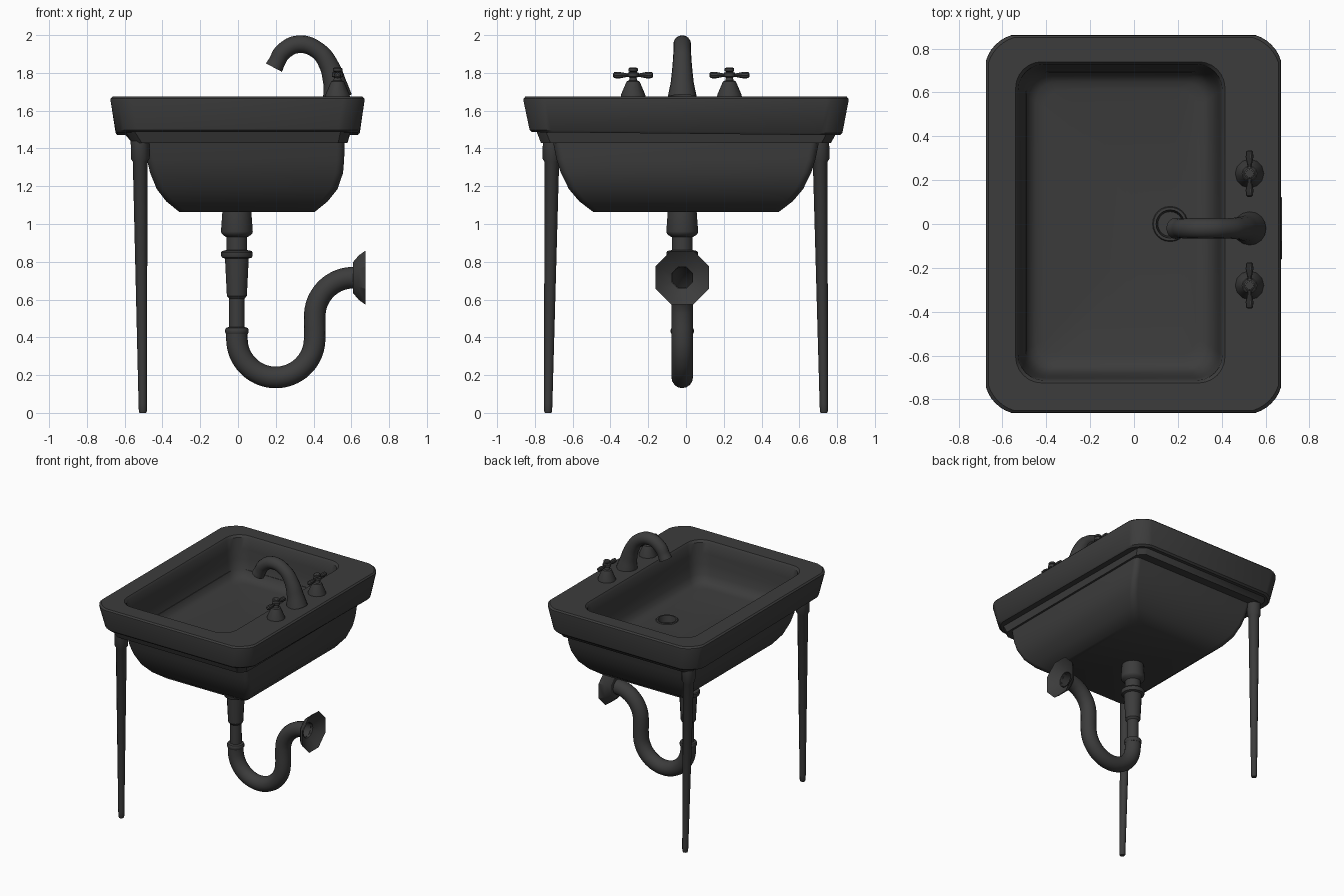
import bpy, bmesh
from math import sin, cos, pi, radians
from mathutils import Vector

cube = bpy.data.objects.get("Cube")
if cube:
    bpy.data.objects.remove(cube, do_unlink=True)

grey = bpy.data.materials.new("charcoal_grey")
grey.use_nodes = True
grey.diffuse_color = (0.045, 0.045, 0.045, 1)
grey.node_tree.nodes["Principled BSDF"].inputs["Base Color"].default_value = (0.045, 0.045, 0.045, 1)

PIPE_X, PIPE_Y = -0.006, -0.02
ARC = 6  # segments in each rounded corner


def finish(obj, angle=35):
    obj.data.materials.clear()
    obj.data.materials.append(grey)
    bpy.ops.object.select_all(action="DESELECT")
    obj.select_set(True)
    bpy.context.view_layer.objects.active = obj
    bpy.ops.object.shade_smooth_by_angle(angle=radians(angle))


def loft(name, loops, cap_start=True, cap_end=True, angle=35):
    """Skin a list of point loops that share one vertex count."""
    bm = bmesh.new()
    rings = [[bm.verts.new(p) for p in loop] for loop in loops]
    n = len(rings[0])
    for a, b in zip(rings, rings[1:]):
        for i in range(n):
            j = (i + 1) % n
            bm.faces.new((a[i], a[j], b[j], b[i]))
    if cap_start:
        bm.faces.new(rings[0][::-1])
    if cap_end:
        bm.faces.new(rings[-1])
    bmesh.ops.recalc_face_normals(bm, faces=bm.faces)
    mesh = bpy.data.meshes.new(name)
    bm.to_mesh(mesh)
    bm.free()
    obj = bpy.data.objects.new(name, mesh)
    bpy.context.collection.objects.link(obj)
    finish(obj, angle)


def rect(x0, x1, y0, y1, r, z, roundness=1.0, tilt=0.0):
    """Rectangle loop; corners run from chamfered (0) to round (1)."""
    pts = []
    corners = ((x1 - r, y1 - r), (x0 + r, y1 - r), (x0 + r, y0 + r), (x1 - r, y0 + r))
    for k, (cx, cy) in enumerate(corners):
        a0 = k * pi / 2
        start, end = Vector((cos(a0), sin(a0))), Vector((-sin(a0), cos(a0)))
        for i in range(ARC + 1):
            t = i / ARC
            arc = Vector((cos(a0 + t * pi / 2), sin(a0 + t * pi / 2)))
            p = start.lerp(end, t).lerp(arc, roundness) * r
            pts.append((cx + p.x, cy + p.y, z - tilt * (cy + p.y)))
    return pts


def lathe(name, base, axis, profile, sides=16, caps=True):
    """Turn (distance, radius) pairs about an axis through base."""
    axis = Vector(axis).normalized()
    u = axis.orthogonal().normalized()
    v = axis.cross(u)
    loops = []
    for d, r in profile:
        c = Vector(base) + axis * d
        loops.append([c + (u * cos(2 * pi * (i + .5) / sides) + v * sin(2 * pi * (i + .5) / sides)) * r
                      for i in range(sides)])
    loft(name, loops, caps, caps)


def tube(name, stations):
    """Open round tube through (x, z, radius) stations in the plane of the pipes."""
    curve = bpy.data.curves.new(name, "CURVE")
    curve.dimensions = "3D"
    curve.bevel_depth = 1.0
    curve.bevel_resolution = 6
    curve.resolution_u = 4
    spline = curve.splines.new("BEZIER")
    spline.bezier_points.add(len(stations) - 1)
    for bp, (x, z, r) in zip(spline.bezier_points, stations):
        bp.co = (x, PIPE_Y, z)
        bp.radius = r
        bp.handle_left_type = bp.handle_right_type = "AUTO"
    obj = bpy.data.objects.new(name, curve)
    bpy.context.collection.objects.link(obj)
    bpy.ops.object.select_all(action="DESELECT")
    obj.select_set(True)
    bpy.context.view_layer.objects.active = obj
    bpy.ops.object.convert(target="MESH")
    finish(bpy.context.object)


# Moulding and slightly tilted rim, running over into the inner basin and drain recess
moulding = [(-.49, .55, .69, 1.43, 0), (-.56, .58, .768, 1.43, 0), (-.595, .592, .79, 1.478, .01)]
rim = [(-.64, .635, .815, 1.478, .01), (-.648, .645, .828, 1.49, .01), (-.675, .67, .861, 1.655, 0),
       (-.674, .669, .86, 1.664, 0), (-.664, .659, .85, 1.675, 0)]
loops = [rect(x0, x1, -y, y, .05, z, .15, tilt) for x0, x1, y, z, tilt in moulding]
loops += [rect(x0, x1, -y, y, .115, z, .6, tilt) for x0, x1, y, z, tilt in rim]
for inset, z in ((0, 1.675), (.012, 1.66), (.022, 1.58), (.032, 1.50), (.046, 1.43),
                 (.066, 1.391), (.092, 1.373), (.13, 1.365)):
    loops.append(rect(-.54 + inset, .415 - inset, -.725 + inset, .74 - inset, .12 - inset * .3, z))
for r, z in ((.08, 1.365), (.076, 1.372), (.064, 1.372), (.056, 1.32)):
    loops.append(rect(.165 - r, .165 + r, -r, r, r * .97, z))
loft("sink_top", loops, cap_start=False)

# Bowl underside with tight corners
bowl = [(-.50, .565, .705, 1.44), (-.482, .562, .685, 1.34), (-.465, .556, .662, 1.27),
        (-.43, .527, .62, 1.185), (-.38, .475, .565, 1.12), (-.31, .405, .49, 1.063)]
loft("bowl", [rect(x0, x1, -y, y, .04, z) for x0, x1, y, z in bowl], cap_start=False, angle=60)

# Two slim splayed legs
for side, label in ((-1, "front"), (1, "back")):
    foot = Vector((-.504, side * .73, 0))
    top = Vector((-.519, side * .709, 1.44))
    lathe(label + "_leg", foot, top - foot,
          [(0, .017), (.008, .021), (.05, .022), (1.33, .039), (1.345, .049), (1.44, .049)], 12)

# Drain tailpiece with stepped collars
tail = [(1.08, .077), (.96, .086), (.95, .083), (.94, .073), (.93, .056), (.862, .056),
        (.857, .08), (.85, .085), (.832, .085), (.822, .08), (.817, .064), (.62, .054),
        (.605, .042), (.455, .042), (.45, .058), (.44, .063), (.427, .063), (.417, .058)]
lathe("drain_tailpiece", (PIPE_X, PIPE_Y, 0), (0, 0, 1), tail)

# Trap pipe: U bend, riser, then bend out to the wall
bend = .206
mid = PIPE_X + bend
trap = [(PIPE_X, .44, .057), (PIPE_X, .42, .057)]
trap += [(mid - bend * cos(a), .394 - bend * sin(a), .057) for a in (i * pi / 12 for i in range(13))]
trap += [(mid + 2 * bend - bend * cos(a), .51 + bend * sin(a), .057)
         for a in (i * pi / 12 for i in range(7))]
trap += [(.625, .716, .057)]
tube("trap_pipe", trap)

# Flared hollow wall flange
lathe("wall_flange", (0, PIPE_Y, .716), (1, 0, 0),
      [(.608, .057), (.61, .09), (.64, .128), (.674, .154), (.645, .118), (.618, .06)], 8, False)

# Tapered swan-neck spout
tube("spout", [(.527, 1.67, .077), (.51, 1.755, .06), (.48, 1.843, .051), (.425, 1.916, .046),
               (.322, 1.952, .047), (.235, 1.908, .046), (.208, 1.862, .044), (.19, 1.828, .048)])

# Pair of taps
for y, label in ((.23, "back"), (-.28, "front")):
    lathe(label + "_tap_base", (.527, y, 1.67), (0, 0, 1),
          [(0, .066), (.015, .064), (.085, .034), (.09, .022), (.105, .018), (.11, .03),
           (.13, .03), (.135, .018), (.14, .025), (.153, .025), (.158, .018)], 12)
    lathe(label + "_tap_handle", (.527, y, 1.788), (0, 1, 0),
          [(-.106, .008), (-.1, .016), (-.075, .018), (-.035, .01),
           (.035, .01), (.075, .018), (.1, .016), (.106, .008)], 10)
